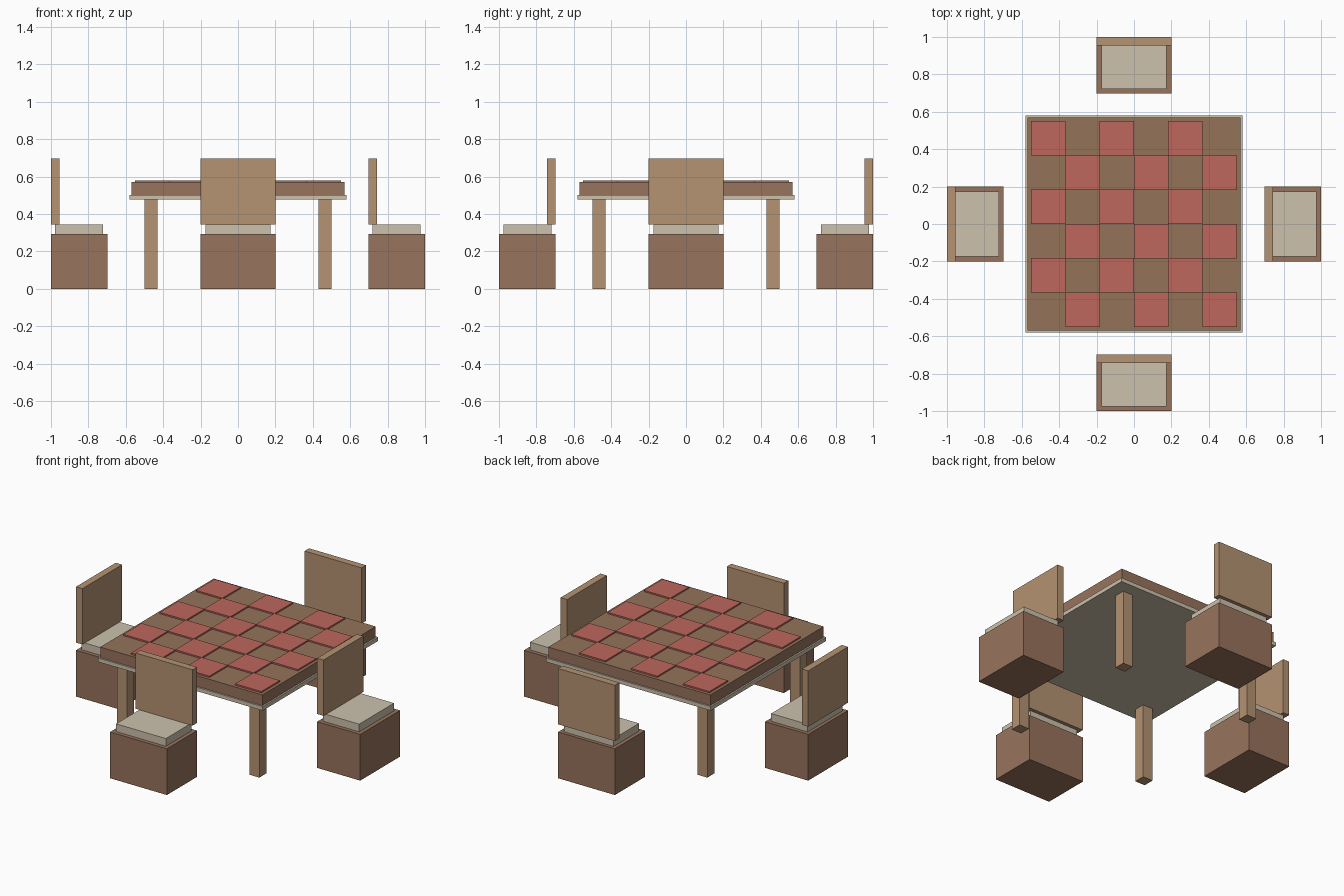
import bpy, math
from mathutils import Matrix

if "Cube" in bpy.data.objects:
    bpy.data.objects.remove(bpy.data.objects["Cube"])


def material(name, srgb):
    m = bpy.data.materials.new(name)
    lin = [(c / 255 / 12.92) if c < 11 else ((c / 255 + 0.055) / 1.055) ** 2.4 for c in srgb]
    m.diffuse_color = (*lin, 1)
    m.use_nodes = True
    m.node_tree.nodes["Principled BSDF"].inputs["Base Color"].default_value = m.diffuse_color
    return m


BROWN = material("brown wood", (151, 115, 92))
TAN = material("tan wood", (181, 147, 114))
CREAM = material("cream", (204, 193, 172))
RED = material("red square", (189, 103, 92))
TOP = material("table surface brown", (147, 116, 90))


def box(name, x, y, z, mat, turn=0.0):
    """Box from (min, max) ranges, optionally turned about the z axis."""
    bpy.ops.mesh.primitive_cube_add(size=1)
    ob = bpy.context.object
    ob.name = name
    mid = [(r[0] + r[1]) / 2 for r in (x, y, z)]
    size = [r[1] - r[0] for r in (x, y, z)]
    ob.data.transform(Matrix.Rotation(turn, 4, 'Z') @ Matrix.Translation(mid)
                      @ Matrix.Diagonal((*size, 1)))
    ob.data.materials.append(mat)
    return ob


# Table: four legs, thin cream rim, thick top
for sx in (-1, 1):
    for sy in (-1, 1):
        box("table_leg", sorted((sx * 0.43, sx * 0.5)), sorted((sy * 0.43, sy * 0.5)),
            (0, 0.478), TAN)
box("table_rim", (-0.58, 0.58), (-0.58, 0.58), (0.478, 0.503), CREAM)
top = box("table_top", (-0.57, 0.57), (-0.57, 0.57), (0.503, 0.571), BROWN)
top.data.materials.append(TOP)
for p in top.data.polygons:
    if p.normal.z > 0.9:
        p.material_index = 1

# Checkerboard of raised red squares
PITCH, HALF = 0.183, 0.0925
for row in range(6):
    for col in range(6):
        if (row + col) % 2:
            cx, cy = (col - 2.5) * PITCH, (row - 2.5) * PITCH
            box("red_square", (cx - HALF, cx + HALF), (cy - HALF, cy + HALF),
                (0.571, 0.58), RED)


def chair(x, turn):
    """Chair whose backrest is on its -x side, starting at x, then turned about z."""
    box("chair_base", (x, x + 0.303), (-0.2, 0.2), (0, 0.294), BROWN, turn)
    box("chair_cushion", (x + 0.022, x + 0.278), (-0.175, 0.175), (0.294, 0.343), CREAM, turn)
    box("chair_back", (x, x + 0.045), (-0.2, 0.2), (0.343, 0.698), TAN, turn)


# Left and right chairs, then back and front chairs
for turn in (0, -math.pi / 2):
    for x in (-1.0, 0.697):
        chair(x, turn)
